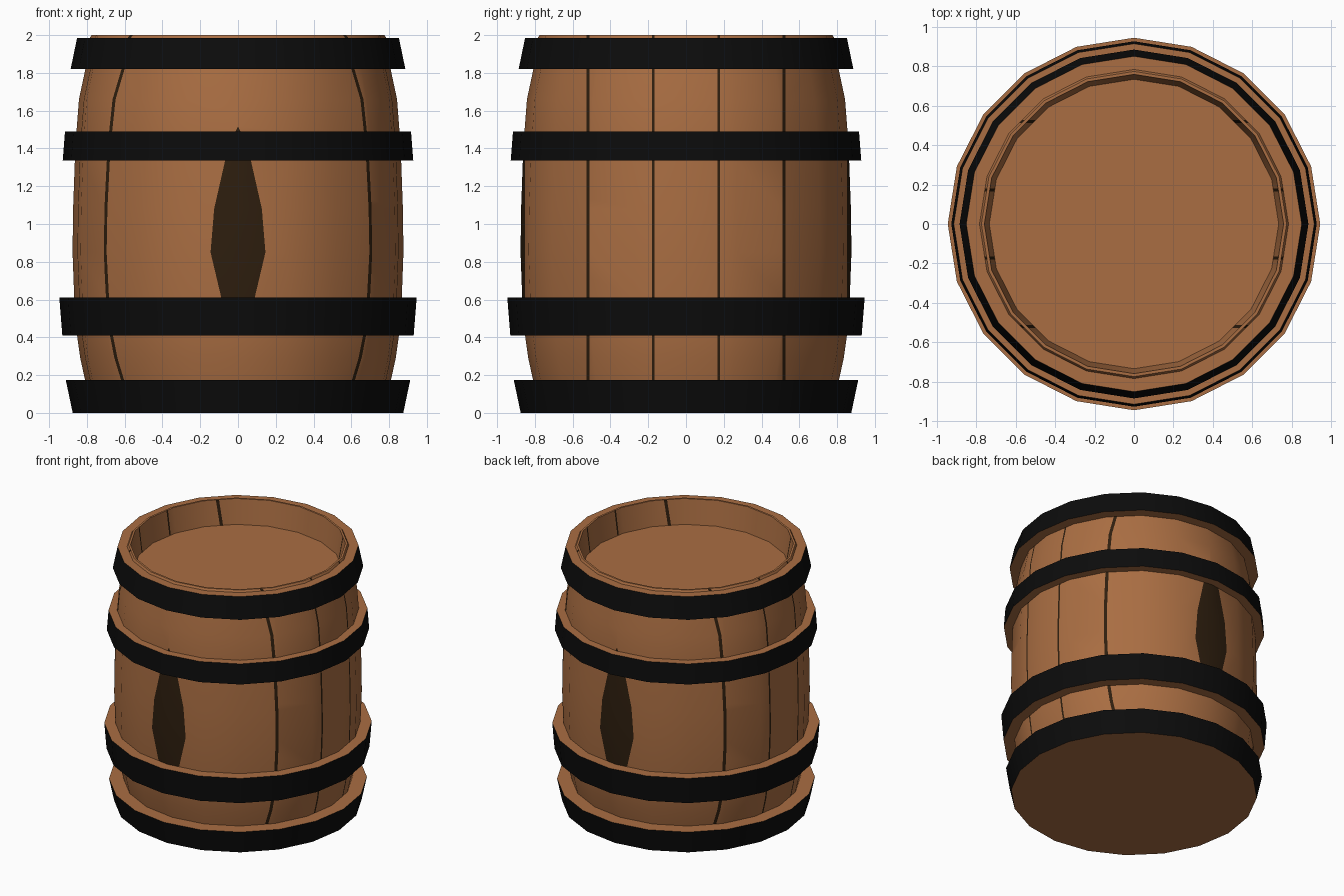
import bpy, bmesh, math
from mathutils import Vector

if "Cube" in bpy.data.objects:
    bpy.data.objects.remove(bpy.data.objects["Cube"])

SIDES = 20


def material(name, rgb):
    m = bpy.data.materials.new(name)
    m.diffuse_color = (*rgb, 1)
    m.use_nodes = True
    m.node_tree.nodes["Principled BSDF"].inputs["Base Color"].default_value = m.diffuse_color
    return m


wood = material("warm wood", (0.40, 0.155, 0.055))
seam = material("dark seam", (0.027, 0.013, 0.0045))
iron = material("black iron", (0.0035, 0.0035, 0.0035))


def lathe(profile, closed=False):
    """Revolve (radius, z) points; open profiles get end caps."""
    bm = bmesh.new()
    rings = []
    for r, z in profile:
        rings.append([bm.verts.new((r * math.cos(i * math.tau / SIDES),
                                    r * math.sin(i * math.tau / SIDES), z))
                      for i in range(SIDES)])
    pairs = list(zip(rings, rings[1:]))
    if closed:
        pairs.append((rings[-1], rings[0]))
    else:
        bm.faces.new(rings[0])
        bm.faces.new(rings[-1])
    for a, b in pairs:
        for i in range(SIDES):
            j = (i + 1) % SIDES
            bm.faces.new((a[i], a[j], b[j], b[i]))
    bmesh.ops.recalc_face_normals(bm, faces=bm.faces)
    return bm


def finish(bm, name, mats):
    me = bpy.data.meshes.new(name)
    bm.to_mesh(me)
    bm.free()
    ob = bpy.data.objects.new(name, me)
    bpy.context.collection.objects.link(ob)
    for m in mats:
        me.materials.append(m)
    bpy.ops.object.select_all(action='DESELECT')
    ob.select_set(True)
    bpy.context.view_layer.objects.active = ob
    bpy.ops.object.shade_smooth_by_angle(angle=math.radians(30))
    return ob


# Bulging body with raised rim and recessed lid
body = lathe([(0.77, 0), (0.81, 0.175), (0.835, 0.29), (0.852, 0.41),
              (0.867, 0.61), (0.876, 0.85), (0.873, 1.08), (0.864, 1.33),
              (0.855, 1.49), (0.842, 1.66), (0.808, 1.82), (0.785, 1.985),
              (0.775, 2.0), (0.76, 2.0), (0.735, 1.81)])

# Plank seams: cut straight slices across the body and colour them
slices = [(-0.528, -0.512), (-0.18, -0.166), (0.166, 0.18), (0.512, 0.528),
          (0.853, 2), (-2, -0.853)]
for y in [v for s in slices for v in s if abs(v) < 1]:
    bmesh.ops.bisect_plane(body, geom=body.verts[:] + body.edges[:] + body.faces[:],
                           dist=1e-5, plane_co=Vector((0, y, 0)),
                           plane_no=Vector((0, 1, 0)))
body.normal_update()
for f in body.faces:
    y = f.calc_center_median().y
    if abs(f.normal.z) < 0.6 and any(a < y < b for a, b in slices):
        f.material_index = 1
finish(body, "barrel_body", [wood, seam])

# Hoops: black outer band, wooden ledges (z0, r0, z1, r1, inner radius)
hoops = {"bottom_hoop": (0.0, 0.875, 0.175, 0.912, 0.77),
         "lower_hoop": (0.41, 0.93, 0.61, 0.946, 0.82),
         "upper_hoop": (1.335, 0.928, 1.49, 0.916, 0.82),
         "top_hoop": (1.82, 0.886, 1.985, 0.852, 0.78)}
for name, (z0, r0, z1, r1, inner) in hoops.items():
    bm = lathe([(inner, z0), (r0, z0), (r1, z1), (inner, z1)], closed=True)
    for f in bm.faces:
        f.material_index = 1 if abs(f.normal.z) < 0.7 else 0
    finish(bm, name, [wood, iron])
